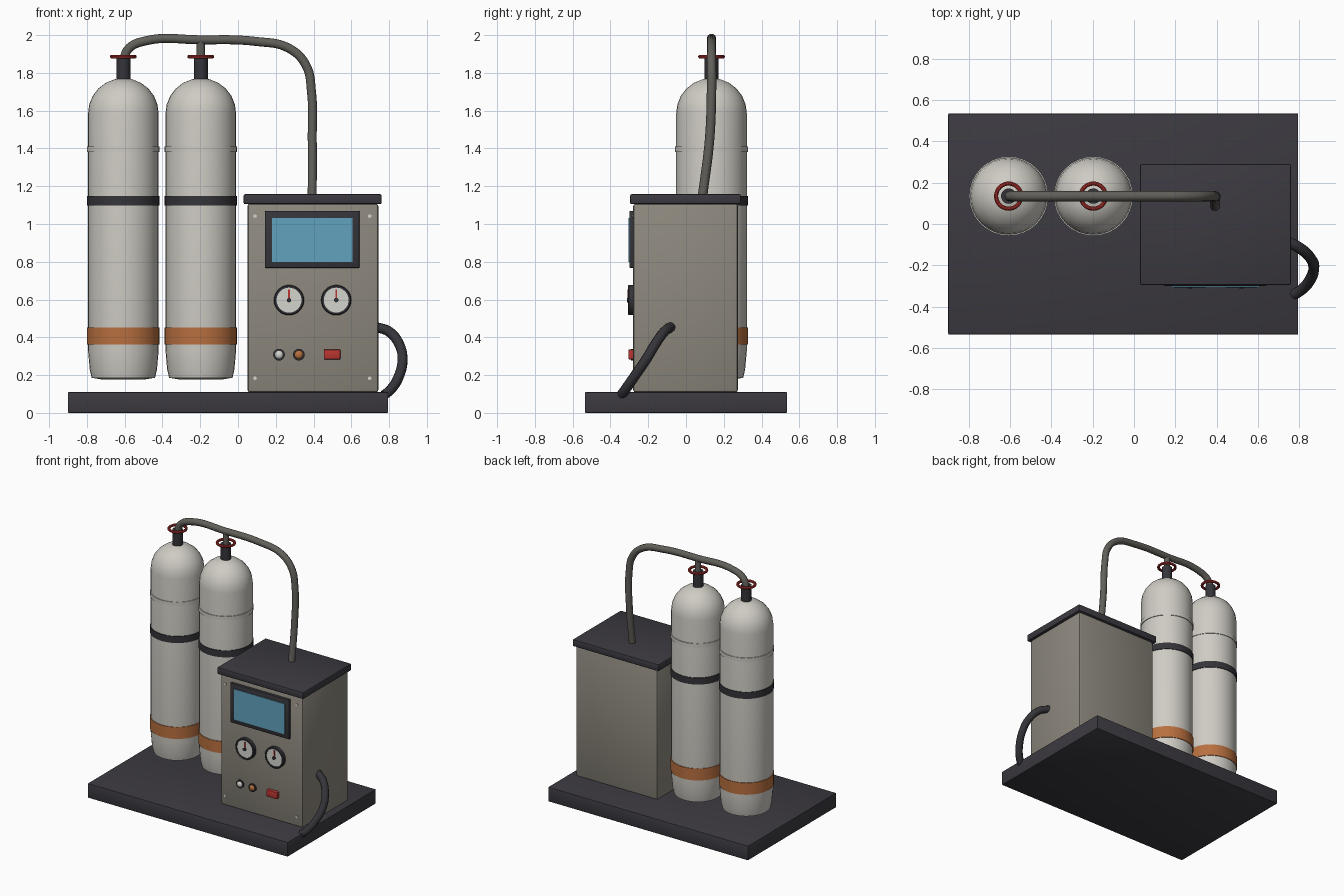
import bpy, bmesh, math
from mathutils import Vector, Matrix

cube = bpy.data.objects.get("Cube")
if cube:
    bpy.data.objects.remove(cube, do_unlink=True)


def material(name, r, g, b):
    m = bpy.data.materials.new(name)
    m.use_nodes = True
    m.diffuse_color = (r, g, b, 1)
    m.node_tree.nodes["Principled BSDF"].inputs["Base Color"].default_value = (r, g, b, 1)
    return m


DARK = material("charcoal", .045, .042, .052)
RUBBER = material("black rubber", .035, .035, .042)
CREAM = material("off white paint", .62, .60, .55)
PANEL = material("warm grey panel", .27, .25, .21)
PIPE = material("pipe grey", .12, .115, .10)
ORANGE = material("orange", .48, .16, .05)
RED = material("red", .48, .035, .03)
BLUE = material("screen blue", .12, .36, .52)
WHITE = material("dial white", .66, .66, .62)


def finish(name, bm, mat, smooth=True):
    bmesh.ops.recalc_face_normals(bm, faces=bm.faces)
    me = bpy.data.meshes.new(name)
    bm.to_mesh(me)
    bm.free()
    me.materials.append(mat)
    ob = bpy.data.objects.new(name, me)
    bpy.context.collection.objects.link(ob)
    if smooth:
        bpy.ops.object.select_all(action='DESELECT')
        ob.select_set(True)
        bpy.context.view_layer.objects.active = ob
        bpy.ops.object.shade_smooth_by_angle(angle=math.radians(35))
    return ob


def box(name, x, y, z, mat, bevel=0.0):
    """Box from (min, max) ranges."""
    bm = bmesh.new()
    bmesh.ops.create_cube(bm, size=1)
    for v in bm.verts:
        v.co = [sum(r) / 2 + c * (r[1] - r[0]) for c, r in zip(v.co, (x, y, z))]
    if bevel:
        bmesh.ops.bevel(bm, geom=bm.edges[:], offset=bevel, segments=2, profile=.5, affect='EDGES')
    return finish(name, bm, mat, bool(bevel))


def lathe(name, profile, origin, mat, forward=False, steps=32, closed=False):
    """Spin (radius, height) points round z, or round -y when forward."""
    bm = bmesh.new()
    verts = [bm.verts.new((r, 0, h)) for r, h in profile]
    edges = [bm.edges.new(p) for p in zip(verts, verts[1:])]
    if closed:
        edges.append(bm.edges.new((verts[-1], verts[0])))
    bmesh.ops.spin(bm, geom=verts + edges, axis=(0, 0, 1), cent=(0, 0, 0),
                   angle=math.tau, steps=steps)
    bmesh.ops.remove_doubles(bm, verts=bm.verts, dist=1e-5)
    turn = Matrix.Rotation(math.pi / 2, 4, 'X') if forward else Matrix()
    bm.transform(Matrix.Translation(origin) @ turn)
    return finish(name, bm, mat)


def disc(name, radius, depth, origin, mat, forward=True, steps=24):
    return lathe(name, [(0, 0), (radius, 0), (radius, depth), (0, depth)], origin, mat, forward, steps)


def tube(name, points, radius, mat):
    """Round tube through points along a smooth spline."""
    cu = bpy.data.curves.new(name, 'CURVE')
    cu.dimensions = '3D'
    cu.bevel_depth, cu.bevel_resolution, cu.resolution_u = radius, 3, 8
    cu.use_fill_caps = True
    sp = cu.splines.new('BEZIER')
    sp.bezier_points.add(len(points) - 1)
    for bp, p in zip(sp.bezier_points, points):
        bp.co = p
        bp.handle_left_type = bp.handle_right_type = 'AUTO'
    cu.materials.append(mat)
    ob = bpy.data.objects.new(name, cu)
    bpy.context.collection.objects.link(ob)
    return ob


# Base plate
box("base_plate", (-.90, .795), (-.535, .535), (0, .11), DARK, .004)

# Gas cylinders with bands, necks and hand wheels
R, TY = .187, .135
tanks = {"right": -.607, "left": -.197}
dome = [(R * math.cos(a), 1.585 + R * math.sin(a)) for a in (math.radians(t) for t in range(0, 91, 15))]
for side, x in tanks.items():
    lathe(side + "_cylinder", [(0, .178), (.12, .178), (.168, .186), (.178, .23), (R, .33)] + dome,
          (x, TY, 0), CREAM)
    for part, z0, z1, mat in (("seam", 1.38, 1.41, CREAM), ("strap", 1.097, 1.148, RUBBER),
                              ("colour_band", .362, .452, ORANGE)):
        lathe(f"{side}_{part}", [(R - .01, z0), (R + .005, z0), (R + .005, z1), (R - .01, z1)],
              (x, TY, 0), mat, closed=True)
    disc(side + "_neck", .037, .12, (x, TY, 1.76), RUBBER, False)
    ring = [(.061 + .01 * math.cos(k * math.tau / 10), .01 * math.sin(k * math.tau / 10)) for k in range(10)]
    lathe(side + "_hand_wheel", ring, (x, TY, 1.886), RED, closed=True)

# Manifold pipe
x0, x1 = tanks.values()
tube("manifold_pipe", [(x0, TY, 1.86), (x0 + .025, TY, 1.925), (x0 + .11, TY, 1.968), (x1, TY, 1.975),
                       (.10, TY, 1.966), (.27, TY, 1.93), (.36, TY, 1.84), (.389, TY, 1.70),
                       (.393, .125, 1.45), (.393, .088, 1.15)], .025, PIPE)
disc("pipe_branch", .022, .11, (x1, TY, 1.86), PIPE, False)

# Control cabinet
FRONT = -.28
box("cabinet", (.05, .743), (FRONT, .275), (.108, 1.108), PANEL, .015)
box("cabinet_lid", (.03, .76), (-.296, .29), (1.105, 1.158), DARK, .008)
for sx in (.09, .697):
    for sz in (.183, 1.042):
        disc("panel_screw", .01, .005, (sx, FRONT, sz), WHITE, steps=10)

# Screen
box("screen_frame", (.143, .643), (-.300, FRONT + .01), (.768, 1.07), RUBBER, .004)
box("screen", (.18, .607), (-.304, -.295), (.80, 1.033), BLUE)

# Dials
for side, x in (("right", .27), ("left", .52)):
    at = (x, FRONT, .597)
    lathe(side + "_dial_rim", [(.066, 0), (.08, 0), (.08, .022), (.075, .027), (.066, .027)],
          at, RUBBER, True, closed=True)
    disc(side + "_dial_face", .068, .022, at, WHITE)
    box(side + "_dial_needle", (x - .004, x + .004), (-.309, -.302), (.60, .652), RED)
    disc(side + "_dial_hub", .012, .033, at, RUBBER, steps=12)

# Indicator lamps and switch
lamp = [(.023 * math.cos(math.radians(t)), .008 + .015 * math.sin(math.radians(t))) for t in range(0, 91, 18)]
for name, x, mat in (("white_lamp", .217, WHITE), ("orange_lamp", .322, ORANGE)):
    disc(name + "_rim", .031, .01, (x, FRONT, .308), RUBBER)
    lathe(name, lamp, (x, FRONT, .308), mat, True, 20)
box("power_switch", (.454, .543), (-.305, FRONT + .01), (.283, .336), RED, .006)

# Side hose
tube("side_hose", [(.73, -.08, .455), (.80, -.115, .43), (.855, -.165, .36), (.871, -.21, .285),
                   (.85, -.275, .19), (.81, -.32, .125), (.775, -.342, .095)], .027, RUBBER)
